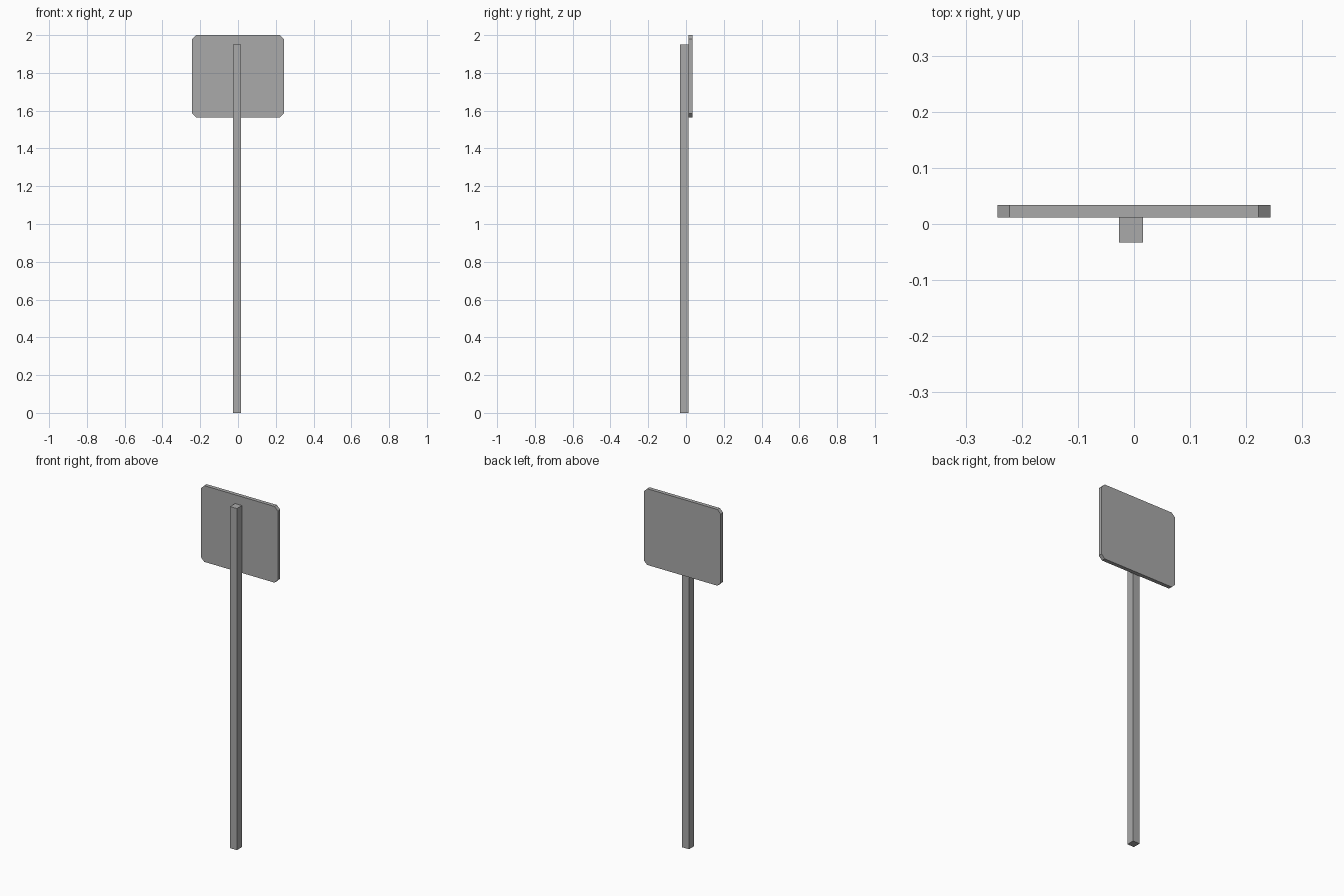
import bpy
import bmesh

default = bpy.data.objects.get("Cube")
if default:
    bpy.data.objects.remove(default, do_unlink=True)

# Plain grey metal
metal = bpy.data.materials.new("grey_metal")
metal.use_nodes = True
GREY = (0.4, 0.4, 0.4, 1)
metal.diffuse_color = GREY
metal.node_tree.nodes["Principled BSDF"].inputs["Base Color"].default_value = GREY


def box(name, low, high, chamfer=0):
    """Box between two corners, with optional cuts on the edges along y."""
    bm = bmesh.new()
    bmesh.ops.create_cube(bm, size=1)
    for v in bm.verts:
        v.co = [high[i] if v.co[i] > 0 else low[i] for i in range(3)]
    if chamfer:
        edges = [e for e in bm.edges
                 if abs(e.verts[0].co.y - e.verts[1].co.y) > 0.001]
        bmesh.ops.bevel(bm, geom=edges, offset=chamfer, segments=1,
                        affect='EDGES')
    mesh = bpy.data.meshes.new(name)
    bm.to_mesh(mesh)
    bm.free()
    mesh.materials.append(metal)
    obj = bpy.data.objects.new(name, mesh)
    bpy.context.collection.objects.link(obj)
    return obj


# Square post, slightly off centre
box("post", (-0.027, -0.033, 0), (0.016, 0.012, 1.95))

# Sign plate with clipped corners, fixed behind the post
box("sign_plate", (-0.243, 0.012, 1.565), (0.243, 0.034, 2.0), chamfer=0.021)
